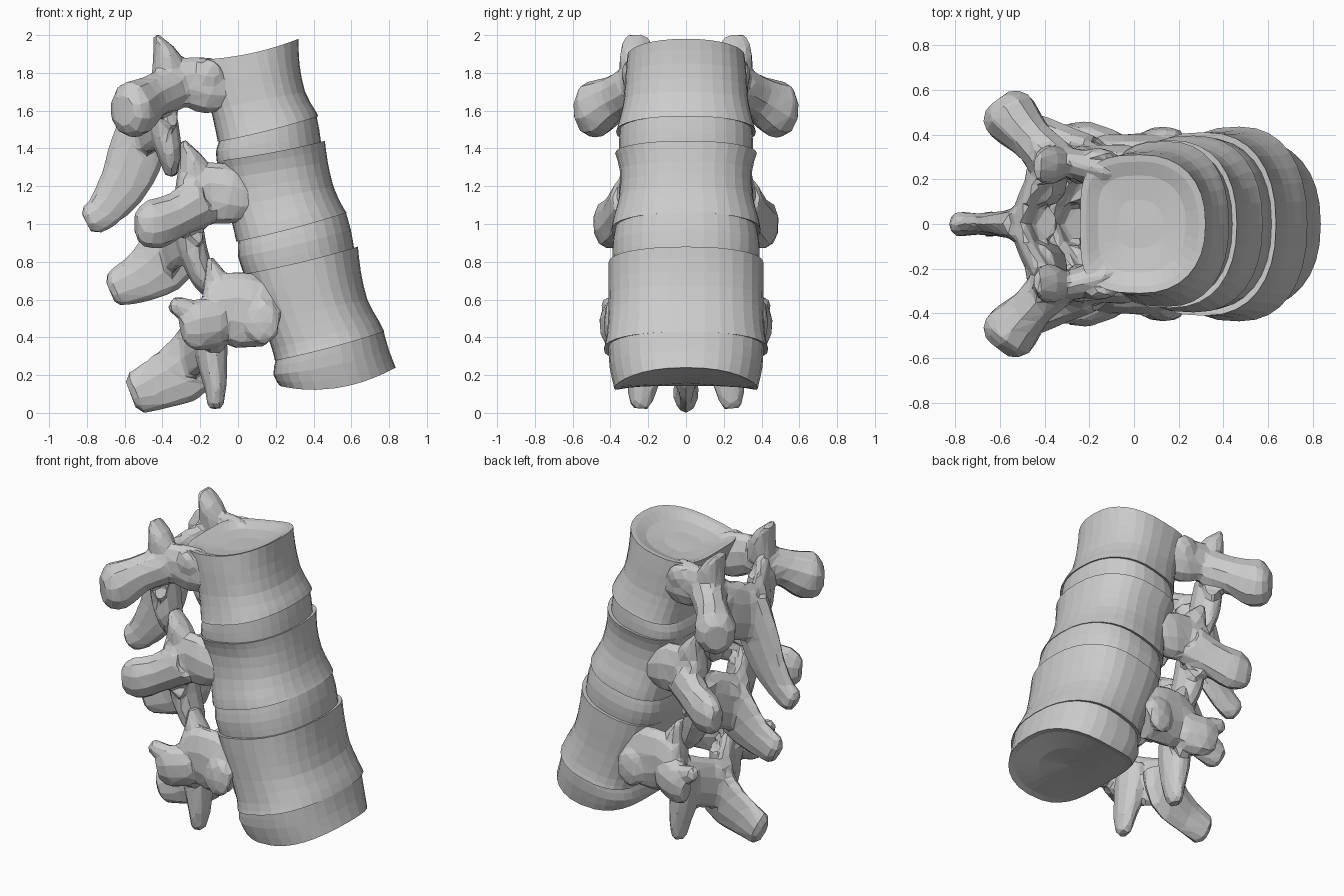
import bpy, bmesh, math
from mathutils import Vector, Matrix


def smooth_path(rows, n=3):
    """Catmull-Rom interpolation of rows of numbers."""
    out = []
    for i in range(len(rows) - 1):
        p0, p1 = rows[max(i - 1, 0)], rows[i]
        p2, p3 = rows[i + 1], rows[min(i + 2, len(rows) - 1)]
        for k in range(n):
            t = k / n
            out.append([0.5 * (2 * b + (c - a) * t + (2 * a - 5 * b + 4 * c - d) * t * t
                               + (3 * b - a - 3 * c + d) * t ** 3)
                        for a, b, c, d in zip(p0, p1, p2, p3)])
    return out + [list(rows[-1])]


def skin(bm, rings):
    """Bridge closed rings of points and cap both ends."""
    vs = [[bm.verts.new(p) for p in r] for r in rings]
    n = len(vs[0])
    for a, b in zip(vs, vs[1:]):
        for i in range(n):
            bm.faces.new((a[i], a[(i + 1) % n], b[(i + 1) % n], b[i]))
    for r in (vs[0], vs[-1]):
        c = bm.verts.new(sum((v.co for v in r), Vector()) / n)
        for i in range(n):
            bm.faces.new((r[i], r[(i + 1) % n], c))


def finish(bm, name):
    bmesh.ops.recalc_face_normals(bm, faces=bm.faces)
    me = bpy.data.meshes.new(name)
    bm.to_mesh(me)
    bm.free()
    ob = bpy.data.objects.new(name, me)
    bpy.context.collection.objects.link(ob)
    return ob


def body(name, rows, dish=0.03, sides=32):
    """Drum: rows of front x,z / rear x,z / half width / side sag."""
    def ring(r, k=1.0, drop=0.0):
        fx, fz, rx, rz, w, sag = r
        mid = Vector(((fx + rx) / 2, 0, (fz + rz) / 2))
        half = Vector(((fx - rx) / 2, 0, (fz - rz) / 2))
        pts = []
        for i in range(sides):
            t = math.tau * i / sides
            c, s = math.cos(t), math.sin(t)
            e = 2 / 2.3 if c > 0 else 2 / 2.8
            u = math.copysign(abs(c) ** e, c)
            if c < 0:
                u += 0.1 * abs(c) ** 6
            v = math.copysign(abs(s) ** e, s)
            pts.append(mid + half * u * k
                       + Vector((0, v * w * k, -sag * (1 - u * u * k * k) - drop)))
        return pts
    rs = smooth_path(rows, 2)
    top, bot = rs[0], rs[-1]
    rings = [ring(top, 0.35, dish), ring(top, 0.7, dish * 0.7), ring(top, 0.9, 0.004)]
    rings += [ring(r) for r in rs]
    rings += [ring(bot, 0.9, -0.01), ring(bot, 0.5, -0.02)]
    bm = bmesh.new()
    skin(bm, rings)
    return finish(bm, name)


def limb(bm, rows, side, mirror=True, sides=10):
    """Tapered limb: rows of x,y,z, half size along side, half size across."""
    rs = smooth_path(rows)
    P = [Vector(r[:3]) for r in rs]
    rings = []
    for i, r in enumerate(rs):
        t = (P[min(i + 1, len(P) - 1)] - P[max(i - 1, 0)]).normalized()
        a = (side - t * side.dot(t)).normalized()
        b = t.cross(a)

        def loop(k, off):
            return [P[i] + t * off + a * (r[3] * k * math.cos(math.tau * j / sides))
                    + b * (r[4] * k * math.sin(math.tau * j / sides)) for j in range(sides)]
        rings.append(loop(1, 0))
        if i == len(rs) - 1:
            rings.append(loop(0.65, 0.03))
    skin(bm, rings)
    if mirror:
        skin(bm, [[Vector((p.x, -p.y, p.z)) for p in q] for q in rings])


X, Z = Vector((1, 0, 0)), Vector((0, 0, 1))


def arch(name, upright, level, spine, facet):
    """Posterior arch fused into one faceted bone."""
    bm = bmesh.new()
    for rows in upright:
        limb(bm, rows, X)
    for rows in level:
        limb(bm, rows, Z)
    limb(bm, spine, X, False)
    x, y, z, rx, rz = facet
    for s in (1, -1):
        bmesh.ops.create_icosphere(bm, subdivisions=2, radius=1, matrix=Matrix.Translation(
            (x, s * y, z)) @ Matrix.Diagonal((rx, 0.035, rz, 1)))
    ob = finish(bm, name)
    m = ob.modifiers.new("fuse", 'REMESH')
    m.mode, m.voxel_size = 'VOXEL', 0.016
    m = ob.modifiers.new("soften", 'SMOOTH')
    m.factor, m.iterations = 0.5, 2
    m = ob.modifiers.new("facets", 'DECIMATE')
    m.ratio = 0.06


# vertebral bodies
body("upper_body", [(.32, 1.98, -.27, 1.87, .31, .03), (.325, 1.85, -.22, 1.75, .32, .01),
                    (.355, 1.70, -.17, 1.6, .33, 0), (.41, 1.6, -.145, 1.48, .355, 0),
                    (.425, 1.57, -.135, 1.43, .37, .01)], 0.04)
body("middle_body", [(.46, 1.44, -.14, 1.33, .375, .01), (.475, 1.33, -.11, 1.23, .35, 0),
                     (.505, 1.2, -.08, 1.08, .355, 0), (.55, 1.1, -.05, .95, .385, 0),
                     (.575, 1.06, -.04, .9, .395, .01)], 0.01)
body("lower_body", [(.635, .88, 0, .73, .41, .01), (.65, .75, .04, .62, .41, 0),
                    (.685, .6, .1, .48, .41, 0), (.75, .48, .15, .33, .42, 0),
                    (.775, .43, .165, .27, .435, .01)], 0.01)

# discs between and below the bodies
body("upper_disc", [(.415, 1.575, -.125, 1.44, .35, .01), (.43, 1.5, -.145, 1.38, .355, .01),
                    (.44, 1.43, -.14, 1.32, .355, .01)], 0)
body("middle_disc", [(.57, 1.065, -.03, .905, .375, .01), (.597, .97, -.03, .82, .39, .01),
                     (.615, .87, 0, .73, .385, .01)], 0)
body("lower_disc", [(.77, .435, .17, .275, .41, .01), (.80, .33, .155, .2, .405, .02),
                    (.835, .24, .19, .15, .38, .065)], 0)

# arches: upright = articular processes; level = pedicle, transverse process, lamina
arch("upper_arch",
     [[(-.36, .27, 1.75, .1, .08), (-.38, .265, 1.88, .075, .09), (-.42, .26, 1.97, .03, .075)],
      [(-.42, .2, 1.7, .07, .11), (-.39, .2, 1.5, .08, .12), (-.36, .2, 1.36, .065, .11),
       (-.355, .2, 1.28, .04, .07)]],
     [[(-.02, .2, 1.71, .1, .09), (-.15, .24, 1.73, .15, .09), (-.27, .27, 1.75, .135, .07),
       (-.4, .29, 1.72, .13, .08)],
      [(-.36, .28, 1.72, .12, .11), (-.46, .38, 1.67, .12, .1), (-.55, .48, 1.61, .155, .13),
       (-.59, .53, 1.6, .13, .11)],
      [(-.38, .27, 1.66, .17, .06), (-.46, .13, 1.58, .19, .055), (-.51, -.02, 1.53, .19, .055)]],
     [(-.46, 0, 1.62, .13, .09), (-.53, 0, 1.4, .15, .065), (-.6, 0, 1.22, .135, .055),
      (-.71, 0, 1.07, .1, .05), (-.78, 0, 1.025, .085, .06)],
     (-.16, .305, 1.79, .08, .085))
arch("middle_arch",
     [[(-.22, .26, 1.18, .12, .08), (-.24, .265, 1.31, .08, .09), (-.28, .26, 1.41, .03, .07)],
      [(-.28, .2, 1.1, .08, .11), (-.25, .2, .9, .08, .12), (-.19, .2, .72, .065, .1),
       (-.16, .21, .65, .04, .07)]],
     [[(.06, .24, 1.12, .11, .09), (-.05, .27, 1.15, .16, .09), (-.15, .28, 1.17, .16, .075),
       (-.27, .3, 1.14, .14, .08)],
      [(-.2, .3, 1.12, .14, .1), (-.32, .355, 1.05, .12, .09), (-.44, .405, 1.0, .135, .09),
       (-.51, .43, .99, .11, .065)],
      [(-.24, .27, 1.04, .16, .06), (-.32, .14, .96, .18, .055), (-.38, -.02, .89, .18, .055)]],
     [(-.3, 0, 1.0, .13, .09), (-.38, 0, .82, .17, .065), (-.5, 0, .725, .14, .05),
      (-.65, 0, .655, .1, .06)],
     (-.08, .32, 1.17, .085, .085))
arch("lower_arch",
     [[(-.08, .27, .55, .12, .08), (-.11, .27, .68, .08, .09), (-.14, .26, .79, .03, .07)],
      [(-.15, .2, .48, .09, .11), (-.14, .21, .3, .085, .11), (-.12, .23, .14, .06, .085),
       (-.12, .24, .05, .045, .06)]],
     [[(.2, .29, .48, .14, .1), (.08, .31, .53, .2, .1), (-.03, .32, .55, .2, .085),
       (-.14, .32, .53, .16, .08)],
      [(-.12, .33, .48, .14, .1), (-.22, .385, .46, .135, .08), (-.27, .41, .45, .11, .05)],
      [(-.2, .38, .51, .08, .06), (-.33, .405, .57, .05, .045)],
      [(-.12, .28, .46, .14, .06), (-.2, .14, .38, .16, .055), (-.27, -.02, .32, .16, .055)]],
     [(-.2, 0, .4, .12, .09), (-.27, 0, .24, .17, .065), (-.42, 0, .155, .14, .05),
      (-.54, 0, .105, .115, .07)],
     (.13, .4, .48, .095, .12))
